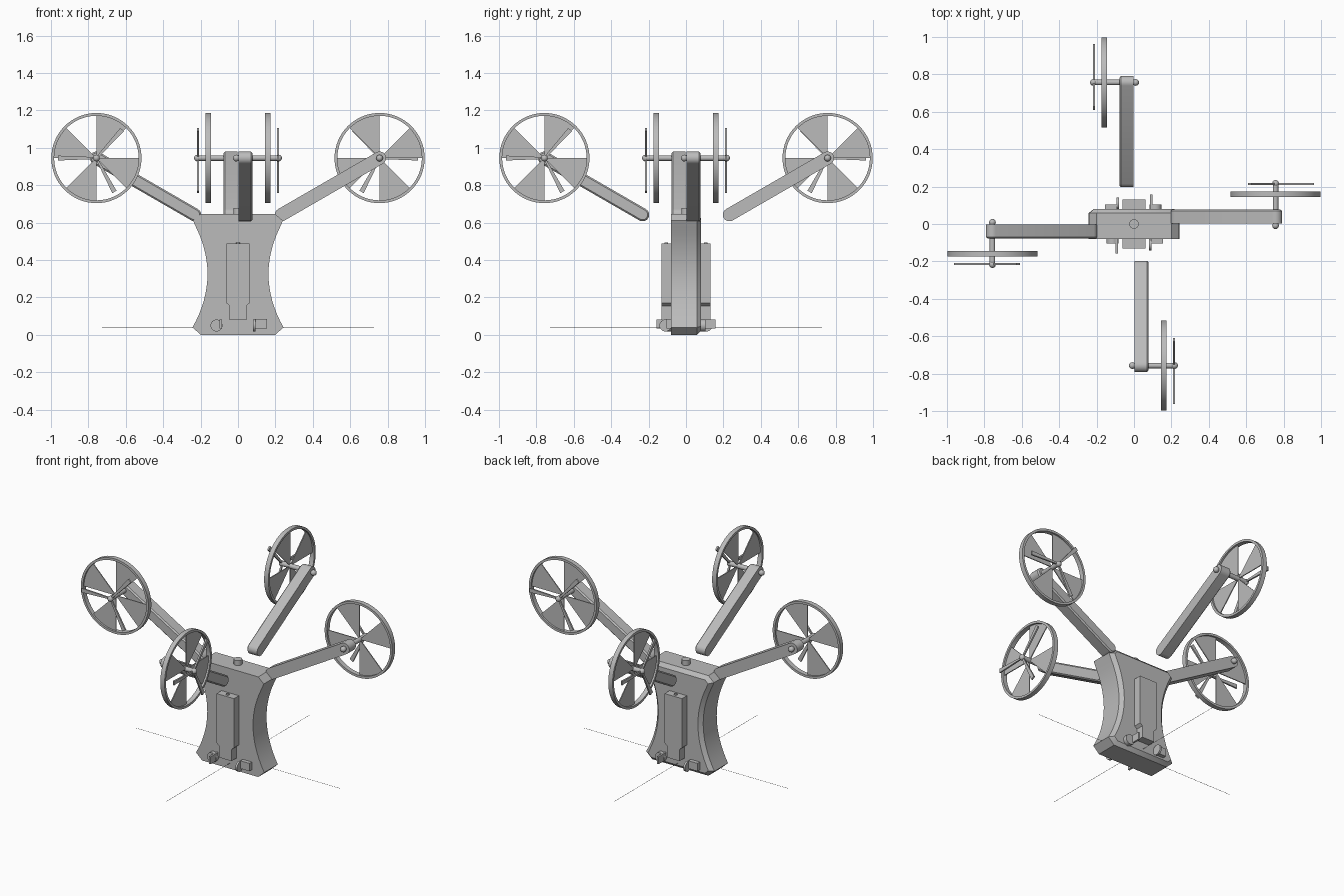
import bpy, bmesh, math
from mathutils import Matrix, Vector

cube = bpy.data.objects.get("Cube")
if cube:
    bpy.data.objects.remove(cube, do_unlink=True)

grey = bpy.data.materials.new("plain grey")
grey.use_nodes = True
grey.diffuse_color = (0.5, 0.5, 0.5, 1)
grey.node_tree.nodes["Principled BSDF"].inputs["Base Color"].default_value = (0.5, 0.5, 0.5, 1)


def finish(name, bm, turn=0, smooth=True):
    bmesh.ops.recalc_face_normals(bm, faces=bm.faces)
    bm.transform(Matrix.Rotation(turn, 4, "Z"))
    mesh = bpy.data.meshes.new(name)
    bm.to_mesh(mesh)
    bm.free()
    mesh.materials.append(grey)
    ob = bpy.data.objects.new(name, mesh)
    bpy.context.collection.objects.link(ob)
    if smooth:
        bpy.ops.object.select_all(action="DESELECT")
        ob.select_set(True)
        bpy.context.view_layer.objects.active = ob
        bpy.ops.object.shade_smooth_by_angle(angle=math.radians(30))
    return ob


def prism(bm, points, y0, y1, bevel=0):
    """Extrude an x-z outline along y, optionally chamfering the y1 rim."""
    face = bm.faces.new([bm.verts.new((x, y0, z)) for x, z in points])
    ext = bmesh.ops.extrude_face_region(bm, geom=[face], use_keep_orig=True)["geom"]
    bmesh.ops.translate(bm, vec=(0, y1 - y0, 0),
                        verts=[g for g in ext if isinstance(g, bmesh.types.BMVert)])
    if bevel:
        bmesh.ops.recalc_face_normals(bm, faces=bm.faces)
        rim = [g for g in ext if isinstance(g, bmesh.types.BMEdge)]
        bmesh.ops.bevel(bm, geom=rim, offset=bevel, segments=1, affect="EDGES")


def box(bm, x0, x1, y0, y1, z0, z1):
    prism(bm, [(x0, z0), (x1, z0), (x1, z1), (x0, z1)], y0, y1)


def rod(bm, a, b, r, segments=24):
    a, b = Vector(a), Vector(b)
    spin = (b - a).to_track_quat("Z", "Y").to_matrix().to_4x4()
    bmesh.ops.create_cone(bm, cap_ends=True, segments=segments, radius1=r, radius2=r,
                          depth=(b - a).length, matrix=Matrix.Translation((a + b) / 2) @ spin)


def arc(cx, cz, r, start, end, steps):
    angles = [math.radians(start + (end - start) * i / steps) for i in range(steps + 1)]
    return [(cx + r * math.cos(t), cz + r * math.sin(t)) for t in angles]


# Waisted body slab, chamfered round its back face
side = [(0.2, 0), (0.243, 0.04)]
for i in range(1, 16):
    t = i / 16
    side.append((0.243 - 0.08 * (1 - (2 * t - 1) ** 2), 0.04 + 0.57 * t))
side += [(0.24, 0.61), (0.2, 0.645)]
bm = bmesh.new()
prism(bm, side + [(-x, z) for x, z in reversed(side)], -0.08, 0.08, 0.022)
finish("body", bm)

bm = bmesh.new()
rod(bm, (0, 0, 0.64), (0, 0, 0.677), 0.025)
finish("top_knob", bm)

# Equipment on the front and back faces
for label, turn in (("front", 0), ("back", math.pi)):
    bm = bmesh.new()
    half = [(0.045, 0.08), (0.045, 0.155), (0.062, 0.17), (0.062, 0.487)]
    prism(bm, half + [(-x, z) for x, z in reversed(half)], -0.13, -0.07)
    rod(bm, (0, -0.105, 0.48), (0, -0.105, 0.494), 0.01)
    finish(label + "_pack", bm, turn)

    bm = bmesh.new()
    rod(bm, (-0.115, -0.07, 0.05), (-0.115, -0.105, 0.05), 0.032)
    box(bm, -0.098, -0.086, -0.157, -0.07, 0.035, 0.083)
    finish(label + "_round_sensor", bm, turn)

    bm = bmesh.new()
    box(bm, 0.09, 0.155, -0.105, -0.07, 0.035, 0.085)
    rod(bm, (0.08, -0.11, 0.05), (0.093, -0.11, 0.05), 0.032)
    finish(label + "_square_sensor", bm, turn)

# Four arms, each with an axle, fan wheel and propeller
HX, HZ = 0.757, 0.945
for n, label in enumerate(("left", "back", "right", "front")):
    turn = n * math.pi / 2

    bm = bmesh.new()
    prism(bm, arc(0.232, 0.642, 0.035, 120, 300, 10) + arc(HX, HZ, 0.035, -60, 120, 10),
          0.002, 0.077, 0.008)
    finish(label + "_arm", bm, turn)

    bm = bmesh.new()
    rod(bm, (HX, -0.008, HZ), (HX, 0.222, HZ), 0.015)
    for y in (-0.009, 0.217):
        bmesh.ops.create_uvsphere(bm, u_segments=16, v_segments=10, radius=0.018,
                                  matrix=Matrix.Translation((HX, y, HZ)))
    finish(label + "_axle", bm, turn)

    # Rim spun from a rectangular section
    bm = bmesh.new()
    section = [bm.verts.new((HX + r, y, HZ))
               for r, y in ((0.226, 0.145), (0.241, 0.145), (0.241, 0.175), (0.226, 0.175))]
    edges = [bm.edges.new((section[i], section[(i + 1) % 4])) for i in range(4)]
    bmesh.ops.spin(bm, geom=section + edges, cent=(HX, 0, HZ), axis=(0, 1, 0),
                   angle=math.tau, steps=64, use_merge=True)
    bmesh.ops.remove_doubles(bm, verts=bm.verts, dist=0.0001)
    finish(label + "_rim", bm, turn)

    # Fan sectors
    bm = bmesh.new()
    for k in range(4):
        prism(bm, [(HX, HZ)] + arc(HX, HZ, 0.23, 90 * k, 90 * k + 45, 8), 0.157, 0.163)
    finish(label + "_fan", bm, turn, False)

    # Three narrow propeller blades
    bm = bmesh.new()
    for angle in (0, 132, 242):
        blade = bmesh.new()
        prism(blade, [(0, -0.005), (0.205, -0.013), (0.205, 0.013), (0, 0.005)], 0.209, 0.219)
        blade.transform(Matrix.Translation((HX, 0, HZ))
                        @ Matrix.Rotation(-math.radians(angle), 4, "Y"))
        part = bpy.data.meshes.new("blade")
        blade.to_mesh(part)
        blade.free()
        bm.from_mesh(part)
        bpy.data.meshes.remove(part)
    finish(label + "_propeller", bm, turn, False)

# Hair-thin ground wires
for label, turn in (("side", 0), ("lengthwise", math.pi / 2)):
    bm = bmesh.new()
    rod(bm, (-0.727, 0, 0.037), (0.727, 0, 0.037), 0.001, 6)
    finish(label + "_wire", bm, turn, False)
